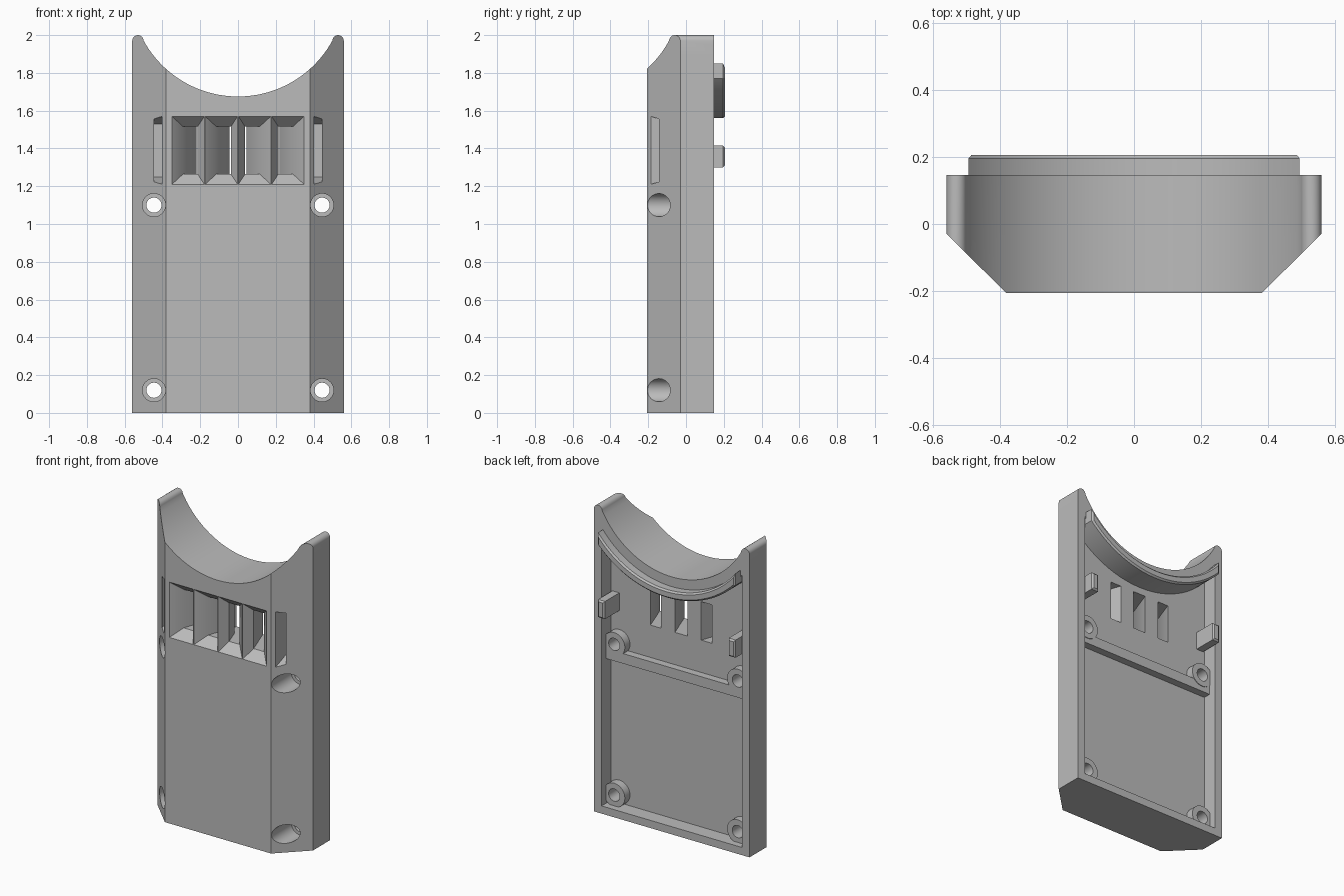
import bpy, bmesh
from math import sin, cos, asin, pi, radians

cube = bpy.data.objects.get("Cube")
if cube:
    bpy.data.objects.remove(cube)

grey = bpy.data.materials.new("plain grey")
grey.use_nodes = True
colour = (0.5, 0.5, 0.5, 1)
grey.diffuse_color = colour
grey.node_tree.nodes["Principled BSDF"].inputs["Base Color"].default_value = colour

FRONT, FLOOR, REAR, LIP_REAR = -0.206, 0.05, 0.147, 0.206
ARC_Z, ARC_R = 2.245, 0.57


def loft(name, rings):
    """Solid through rings of matching 3D points, capped at both ends."""
    bm = bmesh.new()
    rows = [[bm.verts.new(p) for p in ring] for ring in rings]
    n = len(rows[0])
    for a, b in zip(rows, rows[1:]):
        for i in range(n):
            j = (i + 1) % n
            bm.faces.new((a[i], a[j], b[j], b[i]))
    bm.faces.new(rows[0])
    bm.faces.new(rows[-1])
    bmesh.ops.recalc_face_normals(bm, faces=bm.faces)
    mesh = bpy.data.meshes.new(name)
    bm.to_mesh(mesh)
    bm.free()
    mesh.materials.append(grey)
    obj = bpy.data.objects.new(name, mesh)
    bpy.context.collection.objects.link(obj)
    return obj


def prism(name, outline, y0, y1):
    return loft(name, [[(x, y, z) for x, z in outline] for y in (y0, y1)])


def rect(x0, x1, z0, z1):
    return [(x0, z0), (x1, z0), (x1, z1), (x0, z1)]


def disc(x, z, r, n=40):
    return [(x + r * cos(2 * pi * i / n), z + r * sin(2 * pi * i / n)) for i in range(n)]


def arc(r, half_width, n=48):
    """Lower arc around the cradle centre, from +x to -x."""
    a = asin(half_width / r)
    return [(r * sin(a - 2 * a * i / n), ARC_Z - r * cos(a - 2 * a * i / n)) for i in range(n + 1)]


def combine(target, tool, operation):
    mod = target.modifiers.new("combine", 'BOOLEAN')
    mod.operation, mod.solver, mod.object = operation, 'EXACT', tool
    bpy.context.view_layer.objects.active = target
    bpy.ops.object.modifier_apply(modifier=mod.name)
    bpy.data.objects.remove(tool)


# Shell: chamfered section trimmed to a cradle outline with rounded horns
section = [(-0.56, REAR), (-0.56, -0.03), (-0.382, FRONT), (0.382, FRONT), (0.56, -0.03), (0.56, REAR)]
shell = loft("shell", [[(x, y, z) for x, y in section] for z in (0, 2.1)])
horn = [(0.53 + 0.03 * cos(pi * i / 12), 1.97 + 0.03 * sin(pi * i / 12)) for i in range(12)]
outline = [(-0.7, -0.1), (0.7, -0.1), (0.7, 1.9), (0.56, 1.9)] + horn + arc(ARC_R, 0.499)
outline += [(-x, z) for x, z in reversed(horn)] + [(-0.56, 1.9), (-0.7, 1.9)]
combine(shell, prism("outline", outline, -0.4, 0.4), 'INTERSECT')

# Rear cavity
cavity = [(-0.505, 0.05), (0.505, 0.05)] + arc(0.66, 0.505)
combine(shell, prism("cavity", cavity, FLOOR, 0.4), 'DIFFERENCE')

# Cross rib and screw bosses inside the cavity
combine(shell, prism("rib", rect(-0.53, 0.53, 0.99, 1.055), 0.02, 0.099), 'UNION')
screws = [(x, z) for x in (-0.445, 0.445) for z in (0.12, 1.1)]
for x, z in screws:
    combine(shell, prism("boss", disc(x, z, 0.077), 0.02, 0.103), 'UNION')
for x, z in screws:
    combine(shell, prism("counterbore", disc(x, z, 0.061), -0.4, 0.0), 'DIFFERENCE')
    combine(shell, prism("screw_hole", disc(x, z, 0.04), -0.4, 0.4), 'DIFFERENCE')


# Slanted vents converging towards the middle, and a blind slot on each chamfer
def pocket(side, steps):
    rings = [[(side * x, y, z) for x, z in rect(*r)] for y, r in steps]
    combine(shell, loft("pocket", rings), 'DIFFERENCE')


for side in (-1, 1):
    for i in range(2):
        o = 0.352 - 0.176 * i
        mouth = (o - 0.174, o - 0.002, 1.21, 1.57)
        throat = (o - 0.138, o - 0.062, 1.265, 1.515)
        slit = (o - 0.218, o - 0.142, 1.265, 1.515)
        pocket(side, [(-0.3, mouth), (FRONT, mouth), (-0.145, throat), (0.08, slit)])
    pocket(side, [(-0.25, (0.405, 0.445, 1.19, 1.59)), (-0.06, (0.395, 0.445, 1.25, 1.53))])

# Curved locating lip with a chamfered rear edge
lip_outline = arc(0.685, 0.495) + arc(0.633, 0.495)[::-1]
lip = prism("curved_lip", lip_outline, 0.03, LIP_REAR)

# Side clips
clips = [prism(name, rect(min(a, b), max(a, b), 1.3, 1.415), 0.03, LIP_REAR)
         for name, a, b in (("left_clip", 0.445, 0.495), ("right_clip", -0.445, -0.495))]

# Chamfer the rear edges of lip and clips
for obj in [lip] + clips:
    bm = bmesh.new()
    bm.from_mesh(obj.data)
    edges = [e for e in bm.edges if all(v.co.y > LIP_REAR - 0.001 for v in e.verts)]
    bmesh.ops.bevel(bm, geom=edges, offset=0.01, segments=1, affect='EDGES')
    bm.to_mesh(obj.data)
    bm.free()

bpy.ops.object.select_all(action='DESELECT')
for obj in [shell, lip] + clips:
    obj.select_set(True)
bpy.context.view_layer.objects.active = shell
bpy.ops.object.shade_smooth_by_angle(angle=radians(25))
